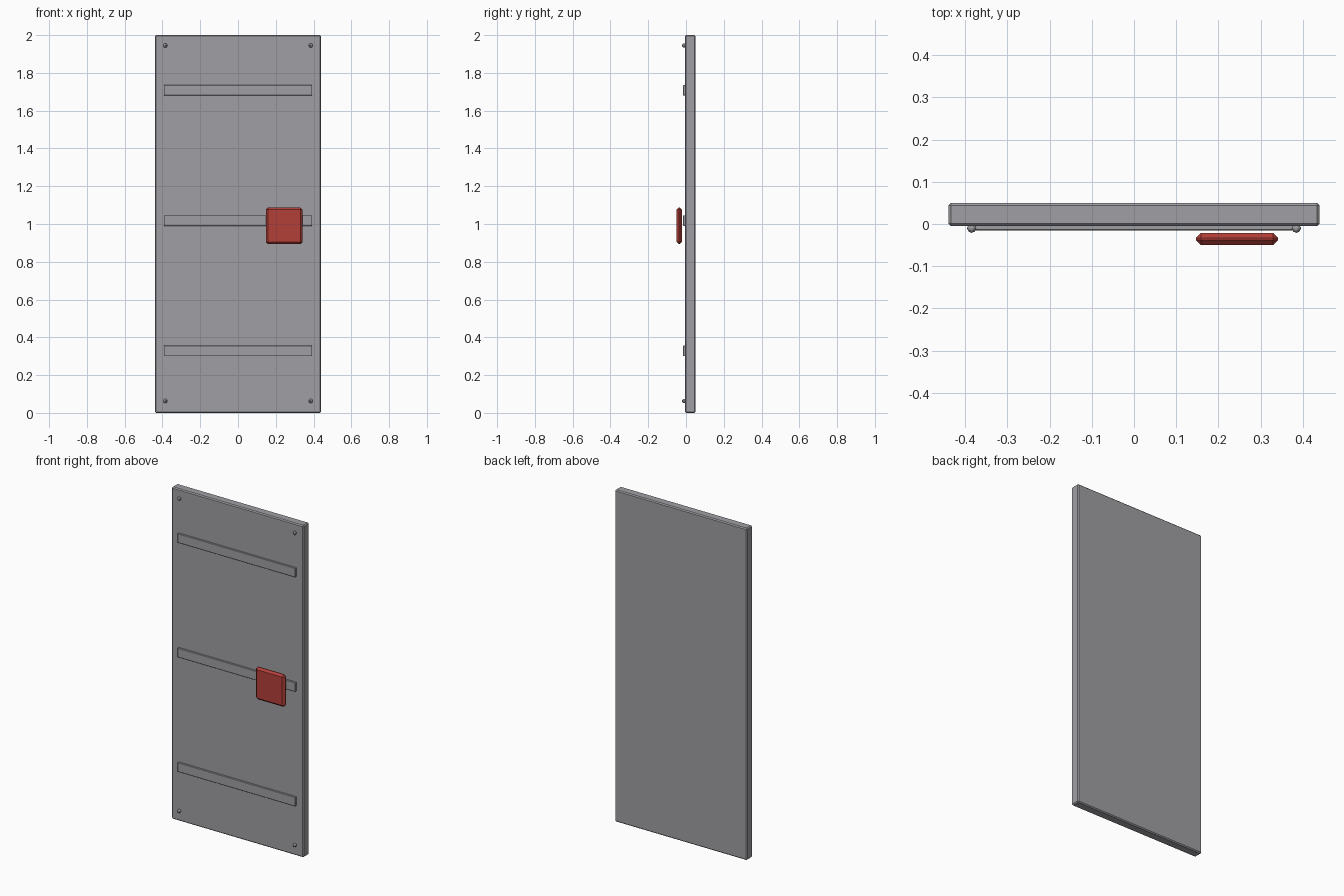
import bpy
import bmesh
from mathutils import Matrix, Vector

cube = bpy.data.objects.get("Cube")
if cube:
    bpy.data.objects.remove(cube, do_unlink=True)


def make_material(name, rgb):
    mat = bpy.data.materials.new(name)
    mat.use_nodes = True
    mat.diffuse_color = (*rgb, 1)
    mat.node_tree.nodes["Principled BSDF"].inputs["Base Color"].default_value = (*rgb, 1)
    return mat


grey = make_material("steel grey", (0.35, 0.345, 0.37))
red = make_material("lock red", (0.45, 0.05, 0.04))


def finish(name, bm, mat):
    mesh = bpy.data.meshes.new(name)
    bm.to_mesh(mesh)
    bm.free()
    mesh.materials.append(mat)
    obj = bpy.data.objects.new(name, mesh)
    bpy.context.collection.objects.link(obj)
    return obj


def box(name, low, high, chamfer, mat):
    """Chamfered box between two corners."""
    low, high = Vector(low), Vector(high)
    bm = bmesh.new()
    place = Matrix.Translation((low + high) / 2) @ Matrix.Diagonal((*(high - low), 1))
    bmesh.ops.create_cube(bm, size=1, matrix=place)
    bmesh.ops.bevel(bm, geom=bm.edges[:], offset=chamfer, segments=1, affect='EDGES')
    return finish(name, bm, mat)


# Door slab
box("door_panel", (-0.44, -0.005, 0), (0.44, 0.05, 2), 0.006, grey)

# Three raised ribs across the front
for label, z in (("lower", 0.328), ("middle", 1.018), ("upper", 1.708)):
    box(label + "_rib", (-0.393, -0.015, z - 0.028), (0.393, 0.0, z + 0.028), 0.002, grey)

# Lock plate standing clear of the middle rib
box("lock_plate", (0.147, -0.05, 0.893), (0.342, -0.021, 1.088), 0.012, red)

# Corner rivets
for side, x in (("right", -0.385), ("left", 0.385)):
    for level, z in (("lower", 0.063), ("upper", 1.945)):
        bm = bmesh.new()
        bmesh.ops.create_uvsphere(bm, u_segments=8, v_segments=6, radius=0.011,
                                  matrix=Matrix.Translation((x, -0.01, z)))
        finish(f"{level}_{side}_rivet", bm, grey)
